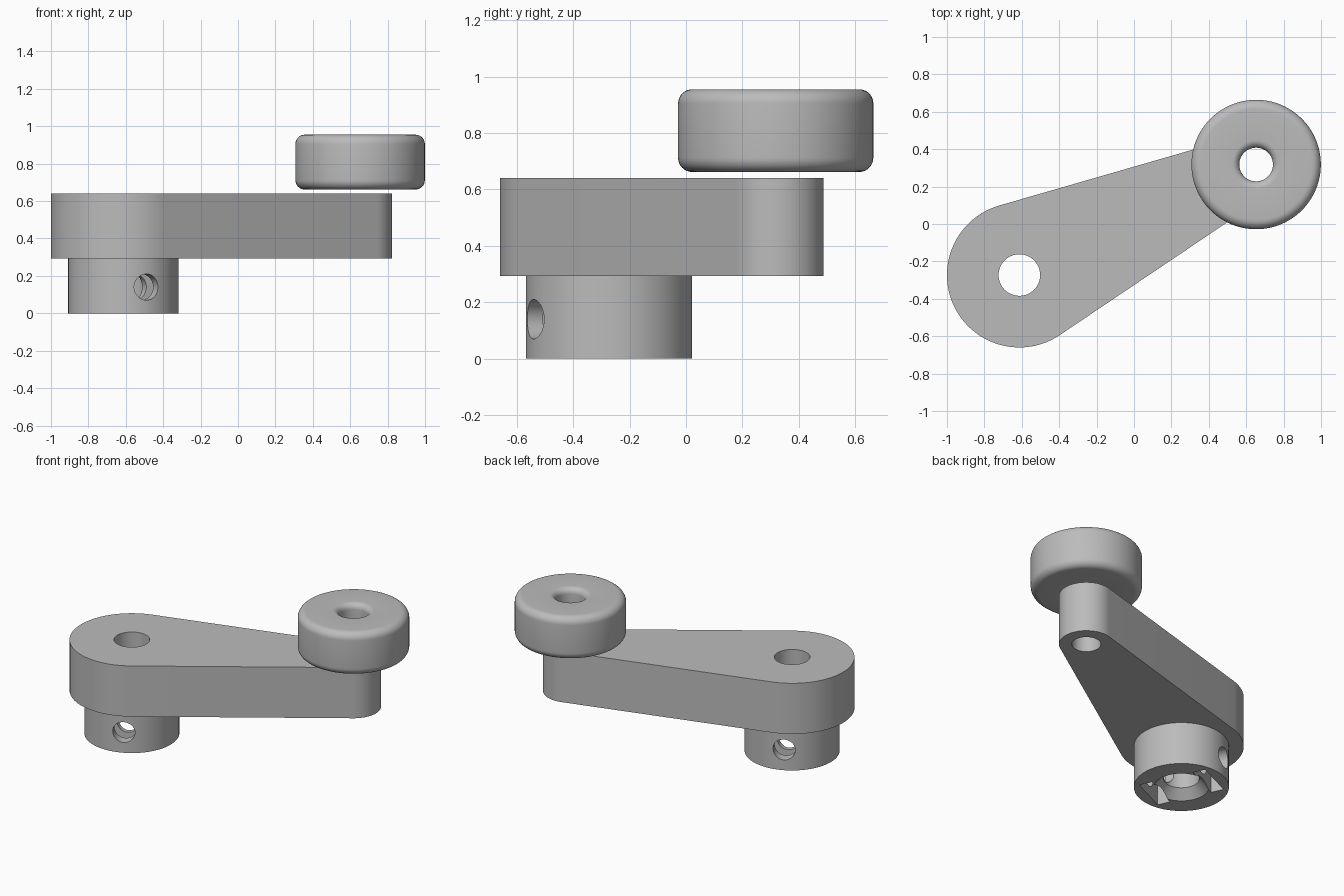
import bpy, bmesh, math
from mathutils import Matrix, Vector

if "Cube" in bpy.data.objects:
    bpy.data.objects.remove(bpy.data.objects["Cube"])

# One grey for every part
grey = bpy.data.materials.new("plain_grey")
grey.use_nodes = True
GREY = (0.5, 0.5, 0.5, 1)
grey.diffuse_color = GREY
grey.node_tree.nodes["Principled BSDF"].inputs["Base Color"].default_value = GREY

BIG = Vector((-0.613, -0.273, 0))      # shaft axis
SMALL = Vector((0.653, 0.318, 0))      # handle axis
SPAN = SMALL - BIG
ANGLE = math.atan2(SPAN.y, SPAN.x)
ARM_BOTTOM, ARM_TOP = 0.293, 0.64
SHAFT_R, PIN_R = 0.111, 0.09


def make(name, bm):
    bmesh.ops.recalc_face_normals(bm, faces=bm.faces)
    mesh = bpy.data.meshes.new(name)
    bm.to_mesh(mesh)
    bm.free()
    mesh.materials.append(grey)
    obj = bpy.data.objects.new(name, mesh)
    bpy.context.collection.objects.link(obj)
    return obj


def lathe(name, profile, centre, steps=96):
    """Closed (radius, z) profile turned about a vertical axis."""
    bm = bmesh.new()
    verts = [bm.verts.new((r, 0, z)) for r, z in profile]
    edges = [bm.edges.new((verts[i - 1], verts[i])) for i in range(len(verts))]
    bmesh.ops.spin(bm, geom=verts + edges, cent=(0, 0, 0), axis=(0, 0, 1),
                   angle=math.tau, steps=steps, use_duplicate=False)
    bmesh.ops.remove_doubles(bm, verts=bm.verts, dist=1e-4)
    bmesh.ops.translate(bm, verts=bm.verts, vec=centre)
    return make(name, bm)


def rod(name, matrix, radius, length):
    bm = bmesh.new()
    bmesh.ops.create_cone(bm, cap_ends=True, segments=64, radius1=radius,
                          radius2=radius, depth=length, matrix=matrix)
    return make(name, bm)


def box(name, matrix, size):
    bm = bmesh.new()
    bmesh.ops.create_cube(bm, size=1, matrix=matrix @ Matrix.Diagonal((*size, 1)))
    return make(name, bm)


def cut(obj, cutters):
    for cutter in cutters:
        mod = obj.modifiers.new("cut", "BOOLEAN")
        mod.operation, mod.solver, mod.object = "DIFFERENCE", "EXACT", cutter
    bpy.context.view_layer.update()
    graph = bpy.context.evaluated_depsgraph_get()
    mesh = bpy.data.meshes.new_from_object(obj.evaluated_get(graph))
    obj.modifiers.clear()
    obj.data = mesh
    for cutter in cutters:
        bpy.data.objects.remove(cutter)


def arc(centre, radius, start, end, steps):
    return [(centre[0] + radius * math.cos(a), centre[1] + radius * math.sin(a))
            for a in (start + (end - start) * i / steps for i in range(steps + 1))]


# Tapered arm: two end arcs joined by tangents
big_r, small_r = 0.387, 0.17
phi = math.acos((big_r - small_r) / SPAN.length)
outline = arc(SMALL, small_r, ANGLE - phi, ANGLE + phi, 40)
outline += arc(BIG, big_r, ANGLE + phi, ANGLE + math.tau - phi, 64)
bm = bmesh.new()
face = bm.faces.new([bm.verts.new((x, y, ARM_BOTTOM)) for x, y in outline])
top = bmesh.ops.extrude_face_region(bm, geom=[face])["geom"]
bmesh.ops.translate(bm, vec=(0, 0, ARM_TOP - ARM_BOTTOM),
                    verts=[v for v in top if isinstance(v, bmesh.types.BMVert)])
arm = make("crank_arm", bm)
middle = Vector((0, 0, (ARM_BOTTOM + ARM_TOP) / 2))
cut(arm, [rod("shaft_cutter", Matrix.Translation(BIG + middle), SHAFT_R, 1),
          rod("pin_cutter", Matrix.Translation(SMALL + middle), PIN_R, 1)])

# Hub with a chamfered bore, a cross hole and two nut slots
hub = lathe("shaft_hub", [(0.295, 0), (0.295, ARM_BOTTOM), (SHAFT_R, ARM_BOTTOM),
                          (SHAFT_R, 0.06), (0.17, 0)], BIG)
turn = Matrix.Translation(BIG) @ Matrix.Rotation(ANGLE, 4, "Z")
across = turn @ Matrix.Translation((0, 0, 0.14)) @ Matrix.Rotation(math.pi / 2, 4, "X")
cutters = [rod("screw_cutter", across, 0.07, 0.8)]
for side in (-1, 1):
    place = turn @ Matrix.Translation((0, side * 0.183, 0.1))
    cutters.append(box("slot_cutter", place, (0.27, 0.085, 0.28)))
cut(hub, cutters)

# Handle roller with rounded rims
low, high = 0.662, 0.955
outer, inner = 0.05, 0.04
rim = 0.346 - outer
bore = PIN_R + inner
quarter = math.pi / 2
profile = arc((rim, low + outer), outer, -quarter, 0, 8)
profile += arc((rim, high - outer), outer, 0, quarter, 8)
profile += arc((bore, high - inner), inner, quarter, 2 * quarter, 8)
profile += arc((bore, low + inner), inner, 2 * quarter, 3 * quarter, 8)
roller = lathe("handle_roller", profile, SMALL)

for obj in (arm, hub, roller):
    bpy.ops.object.select_all(action="DESELECT")
    obj.select_set(True)
    bpy.context.view_layer.objects.active = obj
    bpy.ops.object.shade_smooth_by_angle(angle=math.radians(30))
